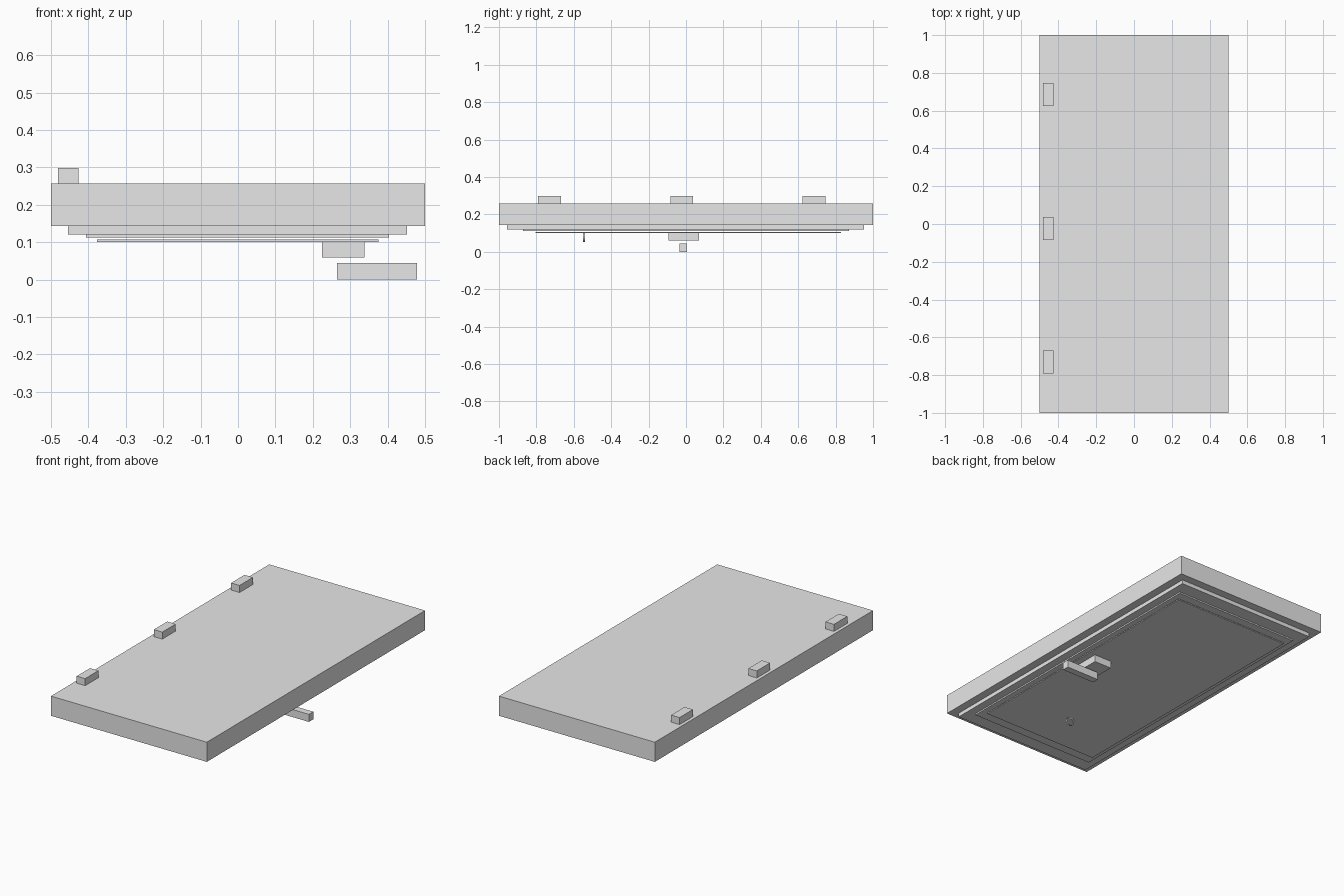
import bpy
import bmesh
from mathutils import Matrix, Vector

cube = bpy.data.objects.get("Cube")
if cube:
    bpy.data.objects.remove(cube, do_unlink=True)

# Single plain grey finish
grey = bpy.data.materials.new("plain_grey")
grey.use_nodes = True
colour = (0.8, 0.8, 0.8, 1)
grey.diffuse_color = colour
grey.node_tree.nodes["Principled BSDF"].inputs["Base Color"].default_value = colour


def finish(name, bm):
    mesh = bpy.data.meshes.new(name)
    bm.to_mesh(mesh)
    bm.free()
    mesh.materials.append(grey)
    obj = bpy.data.objects.new(name, mesh)
    bpy.context.collection.objects.link(obj)
    return obj


def box(name, x, y, z):
    """Box spanning the given (low, high) ranges."""
    low, high = (Vector(c) for c in zip(x, y, z))
    bm = bmesh.new()
    bmesh.ops.create_cube(bm, size=1, matrix=Matrix.Translation((low + high) / 2)
                          @ Matrix.Diagonal((high - low).to_4d()))
    return finish(name, bm)


# Door slab and the stepped panels on its underside
box("door_slab", (-0.5, 0.5), (-1, 1), (0.143, 0.257))
box("outer_step", (-0.455, 0.452), (-0.957, 0.952), (0.12, 0.143))
box("middle_step", (-0.407, 0.404), (-0.872, 0.872), (0.112, 0.12))
box("inner_panel", (-0.377, 0.375), (-0.805, 0.828), (0.101, 0.107))

# Handle base and lever
box("handle_base", (0.225, 0.338), (-0.094, 0.07), (0.059, 0.101))
box("handle_lever", (0.265, 0.479), (-0.034, 0.006), (0, 0.044))

# Three hinges along one long edge
for i, y in enumerate((-0.73, -0.023, 0.685)):
    box(f"hinge_{i + 1}", (-0.481, -0.427), (y - 0.061, y + 0.061), (0.257, 0.298))

# Peephole: a short open tube lying along y
bm = bmesh.new()
bmesh.ops.create_cone(bm, cap_ends=False, segments=24, radius1=0.025, radius2=0.025, depth=0.01,
                      matrix=Matrix.Translation((0, -0.545, 0.077)) @ Matrix.Rotation(1.5708, 4, 'X'))
finish("peephole_ring", bm)
